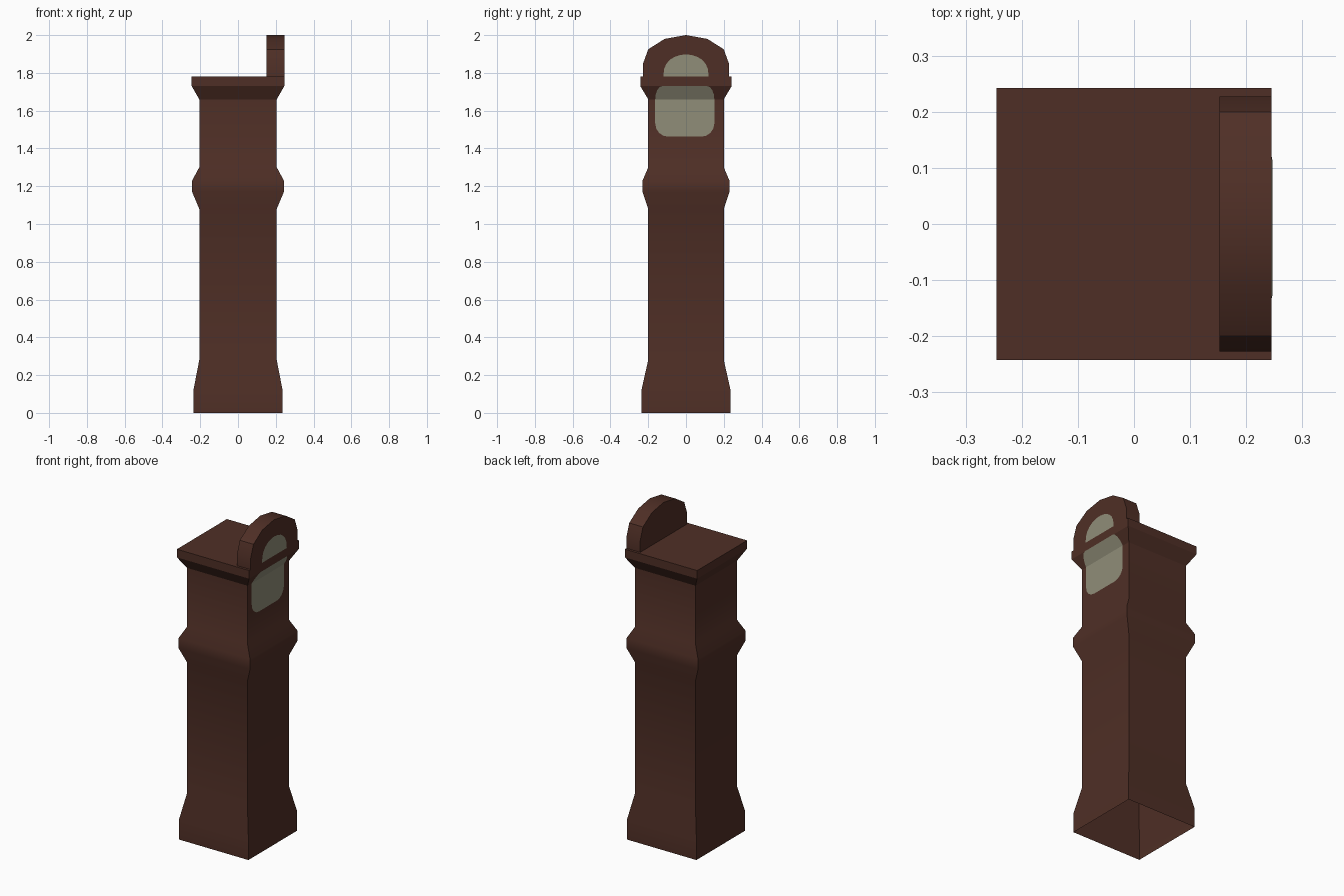
import bpy, bmesh, math

if "Cube" in bpy.data.objects:
    bpy.data.objects.remove(bpy.data.objects["Cube"])


def material(name, rgb):
    m = bpy.data.materials.new(name)
    m.diffuse_color = (*rgb, 1)
    m.use_nodes = True
    m.node_tree.nodes["Principled BSDF"].inputs["Base Color"].default_value = m.diffuse_color
    return m


WOOD = material("dark_wood", (0.078, 0.028, 0.019))
DIAL = material("pale_dial", (0.28, 0.27, 0.19))


def finish(name, bm, mat, smooth=None):
    me = bpy.data.meshes.new(name)
    bm.normal_update()
    bm.to_mesh(me)
    bm.free()
    me.materials.append(mat)
    ob = bpy.data.objects.new(name, me)
    bpy.context.collection.objects.link(ob)
    if smooth:
        bpy.ops.object.select_all(action='DESELECT')
        ob.select_set(True)
        bpy.context.view_layer.objects.active = ob
        bpy.ops.object.shade_smooth_by_angle(angle=math.radians(smooth))
    return ob


# Case: rectangular rings (half x, half y, z), open underneath
PROFILE = [(.236, .236, 0), (.236, .236, .12), (.205, .2, .28),
           (.205, .2, 1.08), (.243, .23, 1.17), (.243, .23, 1.23),
           (.205, .2, 1.30), (.205, .2, 1.66), (.245, .242, 1.73),
           (.245, .242, 1.78)]
bm = bmesh.new()
rings = [[bm.verts.new((sx * x, sy * y, z))
          for sx, sy in ((-1, -1), (1, -1), (1, 1), (-1, 1))]
         for x, y, z in PROFILE]
for a, b in zip(rings, rings[1:]):
    for i in range(4):
        j = (i + 1) % 4
        bm.faces.new((a[i], a[j], b[j], b[i]))
bm.faces.new(rings[-1])
finish("clock_case", bm, WOOD, 29.5)

# Arched crest: half outline mirrored, extruded along x, bottom left open
half = [(.227, 1.78), (.227, 1.85), (.20, 1.925), (.113, 1.98)]
outline = half + [(0, 2.0)] + [(-y, z) for y, z in reversed(half)]
bm = bmesh.new()
front = [bm.verts.new((.245, y, z)) for y, z in outline]
back = [bm.verts.new((.152, y, z)) for y, z in outline]
bm.faces.new(front)
bm.faces.new(back[::-1])
for i in range(len(outline) - 1):
    bm.faces.new((front[i], back[i], back[i + 1], front[i + 1]))
finish("arched_crest", bm, WOOD, 35)


def dial(name, points, surface_x):
    """Thin painted sheet following the case's right side."""
    bm = bmesh.new()
    bm.faces.new([bm.verts.new((0, y, z)) for y, z in points])
    bmesh.ops.bisect_plane(bm, geom=bm.verts[:] + bm.edges[:] + bm.faces[:],
                           plane_co=(0, 0, 1.66), plane_no=(0, 0, 1))
    for v in bm.verts:
        v.co.x = surface_x(v.co.z) + .002
    finish(name, bm, DIAL)


# Main dial: rounded rectangle that bends out over the cornice
def corner(y, z, ry, rz, start):
    return [(y + ry * math.cos(math.radians(start + a)),
             z + rz * math.sin(math.radians(start + a)))
            for a in (0, 22.5, 45, 67.5, 90)]


main = (corner(.112, 1.66, .038, .07, 0) + corner(-.125, 1.66, .038, .07, 90)
        + corner(-.093, 1.532, .07, .07, 180) + corner(.08, 1.532, .07, .07, 270))
dial("main_dial", main, lambda z: .205 + max(0, z - 1.66) / .07 * .04)

# Upper dial: half-round on the crest
upper = [(.12 * math.cos(t * math.pi / 12),
          1.781 + .117 * math.sin(t * math.pi / 12) ** .8) for t in range(13)]
dial("upper_dial", upper, lambda z: .245)
